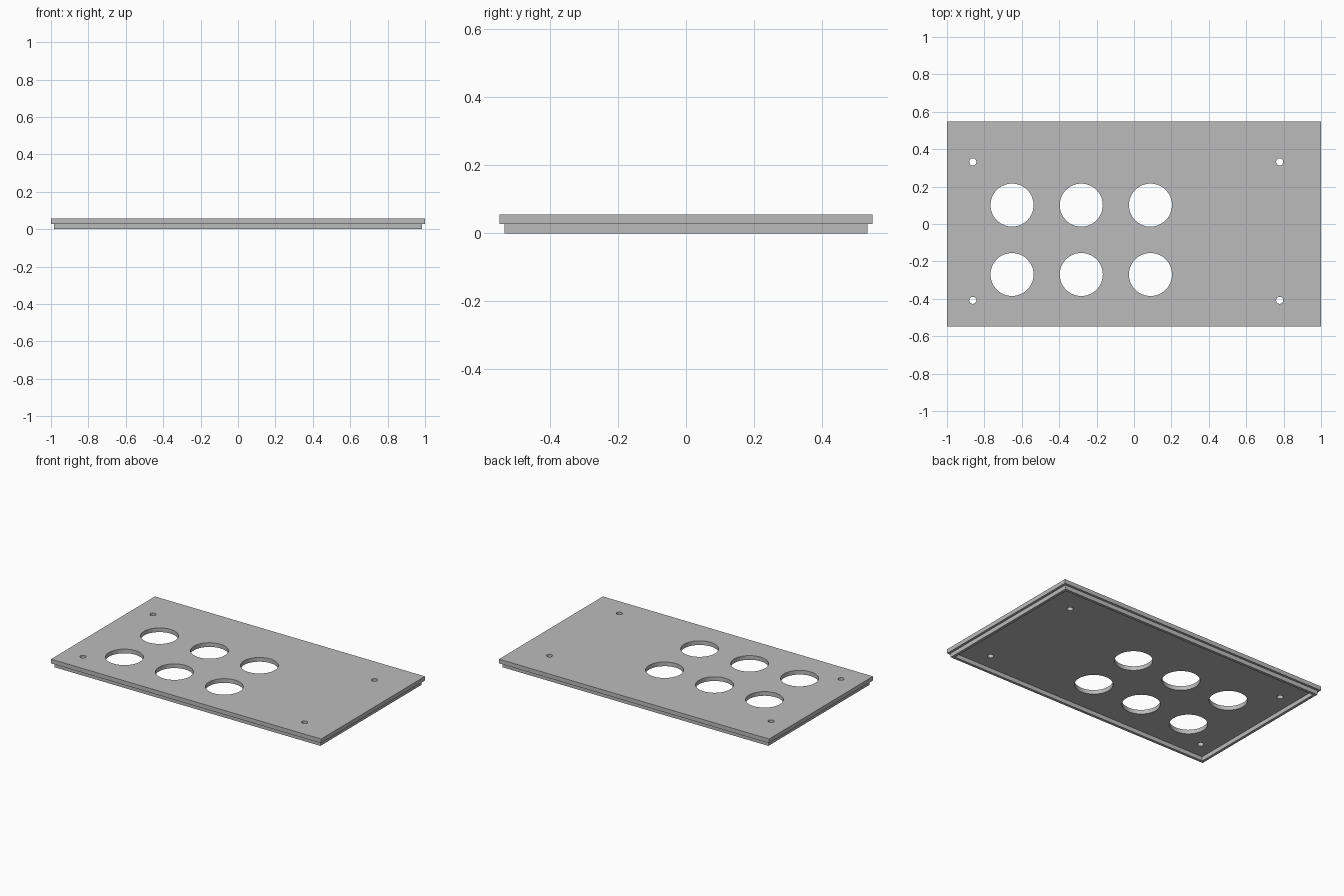
import bpy
import math

if "Cube" in bpy.data.objects:
    bpy.data.objects.remove(bpy.data.objects["Cube"], do_unlink=True)

grey = bpy.data.materials.new("panel grey")
grey.use_nodes = True
colour = (0.5, 0.5, 0.5, 1)
grey.diffuse_color = colour
grey.node_tree.nodes["Principled BSDF"].inputs["Base Color"].default_value = colour


def rectangle(hx, hy):
    return [(-hx, -hy), (hx, -hy), (hx, hy), (-hx, hy)]


def circle(cx, cy, r, sides=64):
    turns = [2 * math.pi * i / sides for i in range(sides)]
    return [(cx + r * math.cos(a), cy + r * math.sin(a)) for a in turns]


def slab(name, outlines, bottom, top):
    """Extrude a flat outline; inner outlines become through holes."""
    curve = bpy.data.curves.new(name, "CURVE")
    curve.dimensions = "2D"
    curve.fill_mode = "BOTH"
    curve.extrude = (top - bottom) / 2
    for points in outlines:
        spline = curve.splines.new("POLY")
        spline.points.add(len(points) - 1)
        for point, (x, y) in zip(spline.points, points):
            point.co = (x, y, 0, 1)
        spline.use_cyclic_u = True
    curve.materials.append(grey)
    obj = bpy.data.objects.new(name, curve)
    obj.location.z = (top + bottom) / 2
    bpy.context.collection.objects.link(obj)
    bpy.ops.object.select_all(action="DESELECT")
    obj.select_set(True)
    bpy.context.view_layer.objects.active = obj
    bpy.ops.object.convert(target="MESH")
    bpy.ops.object.shade_smooth_by_angle(angle=math.radians(30))
    return obj


# Cover plate with six large openings and four screw holes
openings = [circle(x, y, 0.115) for x in (-0.652, -0.282, 0.088) for y in (-0.27, 0.101)]
screw_holes = [circle(x, y, 0.019, 32) for x in (-0.862, 0.779) for y in (-0.408, 0.332)]
slab("cover_plate", [rectangle(1, 0.549)] + openings + screw_holes, 0.028, 0.056)

# Locating rim under the plate, set in from its edge
slab("locating_rim", [rectangle(0.984, 0.534), rectangle(0.966, 0.516)], 0, 0.028)
